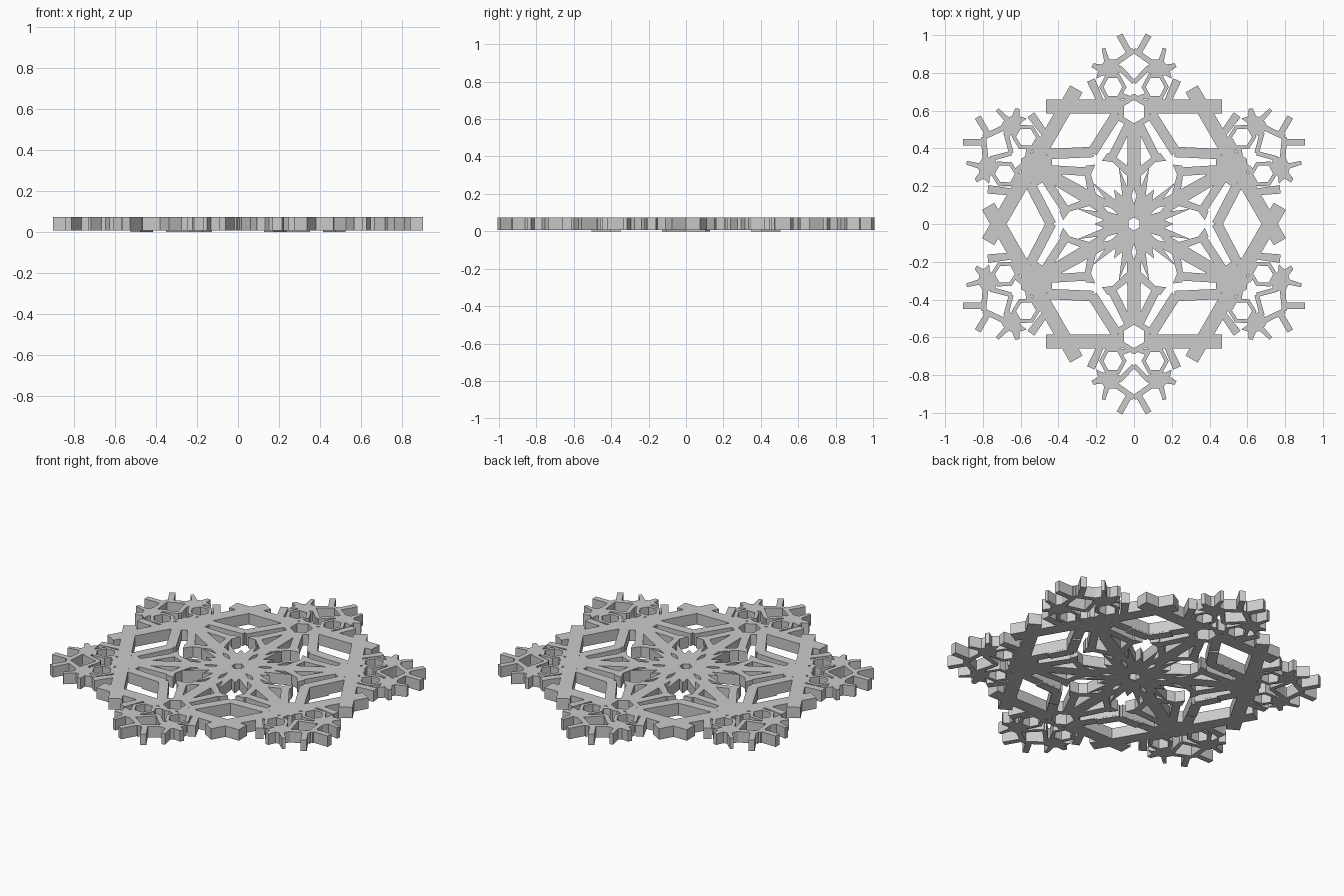
import bpy, bmesh
from math import sin, cos, pi, radians
from mathutils import Vector
from mathutils.geometry import delaunay_2d_cdt

if "Cube" in bpy.data.objects:
    bpy.data.objects.remove(bpy.data.objects["Cube"])

TOP, LOW = 0.073, 0.008


def strip(p, q, w0, w1):
    """Tapered flat bar from p to q."""
    p, q = Vector(p), Vector(q)
    d = (q - p).normalized()
    n = Vector((-d.y, d.x)) / 2
    return [p - n * w0, q - n * w1, q + n * w1, p + n * w0]


def ngon(c, rx, ry, n=6, start=90):
    return [Vector((c[0] + rx * cos(radians(start + 360 * i / n)),
                    c[1] + ry * sin(radians(start + 360 * i / n)))) for i in range(n)]


def turn(poly, deg):
    c, s = cos(radians(deg)), sin(radians(deg))
    return [Vector((v[0] * c - v[1] * s, v[0] * s + v[1] * c)) for v in poly]


def mirror(poly):
    return [Vector((-v[0], v[1])) for v in reversed(poly)]


def ccw(poly):
    a = sum(poly[i - 1][0] * poly[i][1] - poly[i][0] * poly[i - 1][1] for i in range(len(poly)))
    return poly if a > 0 else list(reversed(poly))


def plate(name, solids, holes, z0, z1):
    """Merge flat outlines, remove hole outlines and extrude the result."""
    verts, faces = [], []
    for poly in solids + holes:
        poly = ccw(poly)
        faces.append(list(range(len(verts), len(verts) + len(poly))))
        verts += [Vector((v[0], v[1])) for v in poly]
    vs, _, fs, _, _, orig = delaunay_2d_cdt(verts, [], faces, 0, 1e-5)
    bm = bmesh.new()
    bv = [bm.verts.new((v[0], v[1], z0)) for v in vs]
    for f, o in zip(fs, orig):
        if o and max(o) < len(solids):
            bm.faces.new([bv[i] for i in f])
    bmesh.ops.delete(bm, geom=[v for v in bm.verts if not v.link_faces], context='VERTS')
    ext = bmesh.ops.extrude_face_region(bm, geom=bm.faces[:], use_keep_orig=True)
    for g in ext['geom']:
        if isinstance(g, bmesh.types.BMVert):
            g.co.z = z1
    bmesh.ops.recalc_face_normals(bm, faces=bm.faces)
    me = bpy.data.meshes.new(name)
    bm.to_mesh(me)
    bm.free()
    ob = bpy.data.objects.new(name, me)
    bpy.context.collection.objects.link(ob)
    return ob


# Half-arm shapes (arm runs along +y, right half; each is mirrored)
half = [
    strip((0.065, 0.622), (0.467, 0.622), 0.075, 0.075),     # cross bar
    strip((0.09, 0.585), (0.222, 0.378), 0.055, 0.055),      # chevron
    strip((0.02, 0.545), (0.125, 0.335), 0.045, 0.045),      # star strip
    strip((0.0, 0.25), (0.125, 0.36), 0.045, 0.03),          # spoke branch
    [(0.085, 0.325), (0.17, 0.335), (0.14, 0.375), (0.1, 0.37)],  # barb
    strip((0.17, 0.63), (0.228, 0.762), 0.035, 0.045),       # side prong
    ngon((0.112, 0.725), 0.072, 0.078, 6, 60),               # tip ring
    [(0.065, 0.81), (0.1, 0.785), (0.17, 0.785), (0.2, 0.77),
     (0.19, 0.81), (0.225, 0.83), (0.215, 0.85), (0.17, 0.845),
     (0.15, 0.87), (0.09, 0.87)],                            # tip star body
    strip((0.14, 0.85), (0.162, 0.93), 0.03, 0.02),          # tip star prong
    strip((0.1, 0.85), (0.0, 0.92), 0.03, 0.028),            # tip cross piece
    strip((0.02, 0.90), (0.077, 1.0), 0.032, 0.034),         # end prong
    strip((0.08, 0.83), (0.0, 0.75), 0.026, 0.024),          # inner tip link
    strip((0.0, 0.66), (0.07, 0.68), 0.02, 0.03),            # ring link
]
half_holes = [ngon((0.112, 0.725), 0.05, 0.054, 6, 60)]

# Shapes on the arm's centre line
spoke = [(-0.04, 0.08), (0.04, 0.08), (0.032, 0.54), (-0.032, 0.54)]
node = ngon((0, 0.595), 0.095, 0.095)
slit = [(0, 0.1), (0.013, 0.15), (0, 0.19), (-0.013, 0.15)]

# Pointed core star
radii = [0.2, 0.16, 0.31, 0.16, 0.21, 0.16, 0.31, 0.16]
core = [Vector((r * sin(radians(7.5 * k)), r * cos(radians(7.5 * k))))
        for k, r in enumerate(radii * 6)]

solids, holes = [core], [ngon((0, 0), 0.035, 0.035)]
ridges = []
for i in range(6):
    a = 60 * i
    for p in half:
        solids += [turn(p, a), turn(mirror(p), a)]
    for p in half_holes:
        holes += [turn(p, a), turn(mirror(p), a)]
    solids += [turn(spoke, a), turn(node, a)]
    holes.append(turn(slit, a))
    if i % 3 == 0:
        holes.append(turn(ngon((0, 0.595), 0.06, 0.062), a))
    # lowest points under the chevrons
    low = strip((0.15, 0.491), (0.222, 0.378), 0.054, 0.054)
    ridges += [turn(low, a), turn(mirror(low), a)]

plate("snowflake_body", solids, holes, LOW, TOP)
plate("chevron_feet", ridges, [], 0.0, LOW)
